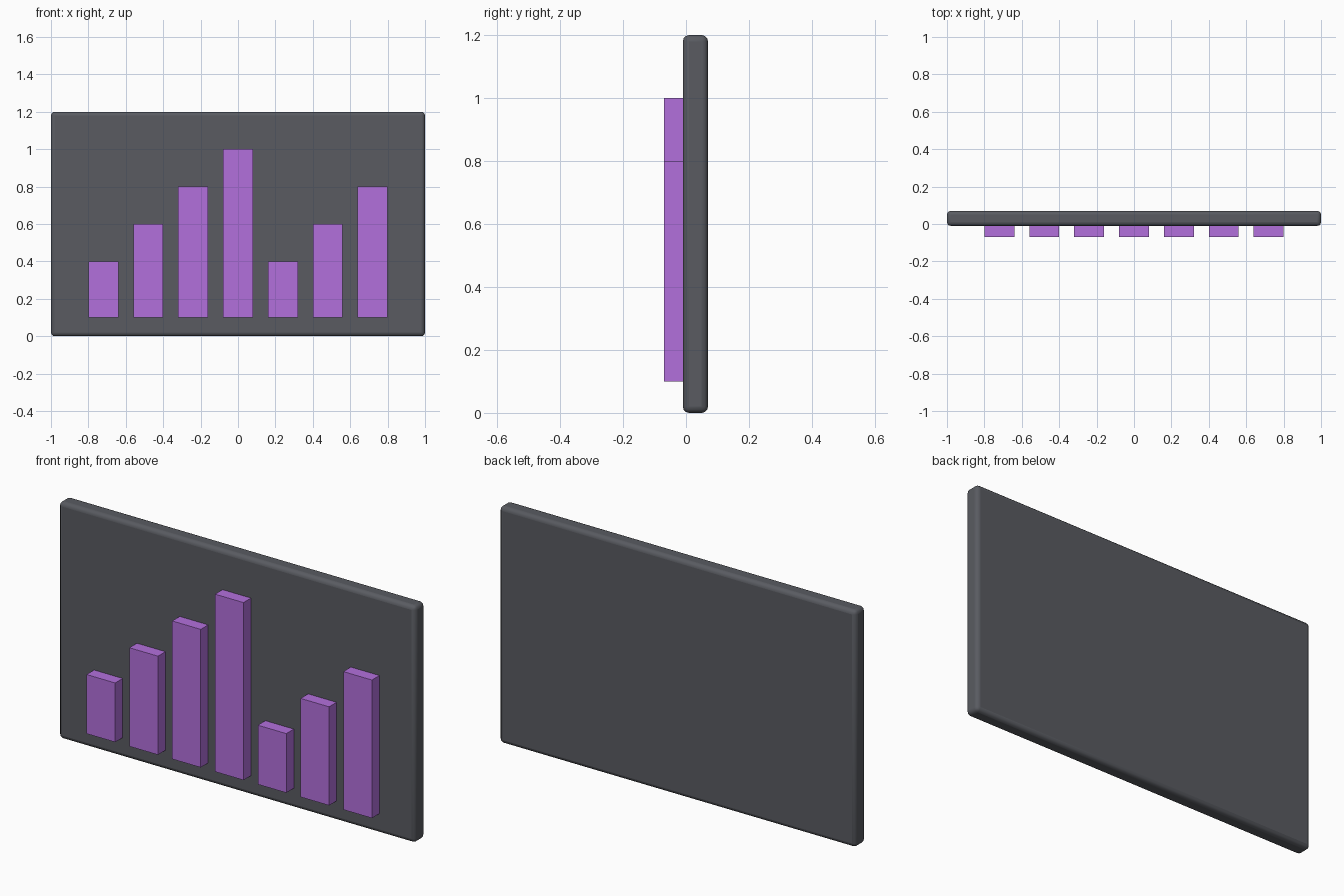
import bpy

if "Cube" in bpy.data.objects:
    bpy.data.objects.remove(bpy.data.objects["Cube"])


def material(name, color):
    mat = bpy.data.materials.new(name)
    mat.diffuse_color = (*color, 1)
    mat.use_nodes = True
    mat.node_tree.nodes["Principled BSDF"].inputs["Base Color"].default_value = mat.diffuse_color
    return mat


def box(name, x, y, z, mat):
    """Box spanning the (min, max) ranges on each axis."""
    spans = (x, y, z)
    bpy.ops.mesh.primitive_cube_add(size=1, location=[(a + b) / 2 for a, b in spans])
    obj = bpy.context.object
    obj.name = name
    obj.scale = [b - a for a, b in spans]
    bpy.ops.object.transform_apply(location=False, rotation=False, scale=True)
    obj.data.materials.append(mat)
    return obj


slate = material("slate", (0.10, 0.105, 0.12))
purple = material("purple", (0.45, 0.16, 0.72))

# Backing panel with softly rounded edges
panel = box("panel", (-1, 1), (-0.01, 0.07), (0, 1.2), slate)
bevel = panel.modifiers.new("rounded_edges", "BEVEL")
bevel.width = 0.02
bevel.segments = 3
bpy.ops.object.shade_smooth_by_angle()

# Row of chart bars, set slightly into the panel face
BAR_WIDTH, SPACING, BASE = 0.16, 0.24, 0.1
for i, top in enumerate((0.4, 0.6, 0.8, 1.0, 0.4, 0.6, 0.8)):
    cx = (i - 3) * SPACING
    box(f"bar_{i + 1}", (cx - BAR_WIDTH / 2, cx + BAR_WIDTH / 2),
        (-0.07, 0.0), (BASE, top), purple)
